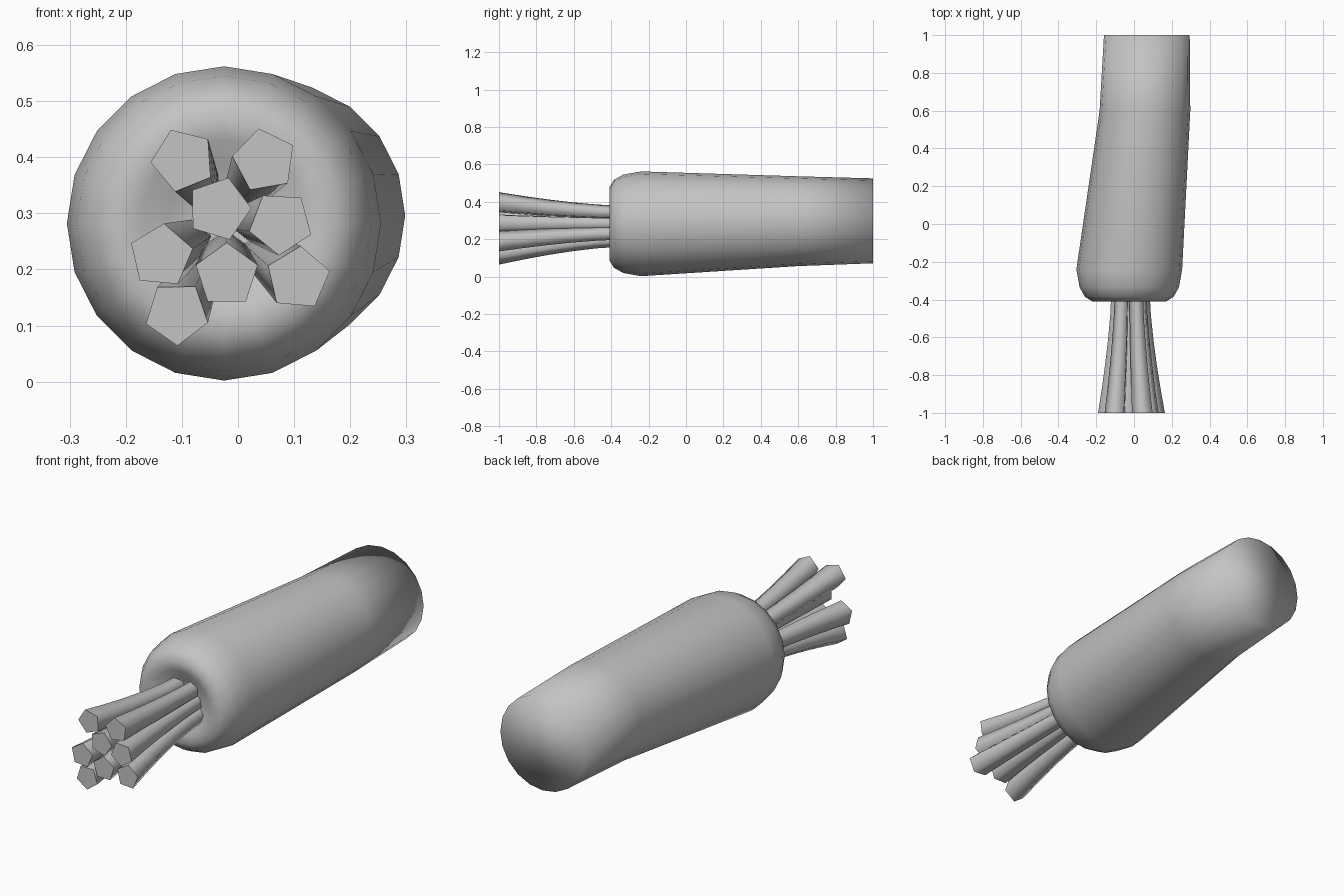
import bpy
import bmesh
from math import cos, sin, pi, radians

if "Cube" in bpy.data.objects:
    bpy.data.objects.remove(bpy.data.objects["Cube"])

grey = bpy.data.materials.new("plain grey")
grey.use_nodes = True
GREY = (0.55, 0.55, 0.55, 1)
grey.diffuse_color = GREY
grey.node_tree.nodes["Principled BSDF"].inputs["Base Color"].default_value = GREY


def loft(name, rings, sides, phase, smooth_caps):
    """Skin round rings (y, centre x, centre z, radius) that run along y."""
    bm = bmesh.new()
    loops = []
    for y, cx, cz, r in rings:
        angles = [phase + 2 * pi * i / sides for i in range(sides)]
        loops.append([bm.verts.new((cx + r * cos(a), y, cz + r * sin(a))) for a in angles])
    for a, b in zip(loops, loops[1:]):
        for i in range(sides):
            j = (i + 1) % sides
            bm.faces.new((a[i], a[j], b[j], b[i])).smooth = True
    for cap in (loops[0], loops[-1]):
        bm.faces.new(cap).smooth = smooth_caps
    bmesh.ops.recalc_face_normals(bm, faces=bm.faces)
    mesh = bpy.data.meshes.new(name)
    bm.to_mesh(mesh)
    bm.free()
    mesh.materials.append(grey)
    obj = bpy.data.objects.new(name, mesh)
    bpy.context.collection.objects.link(obj)
    return obj


# Root body: dimpled crown, rounded shoulder, bent taper and a blunt cut end
CX, CZ = -0.025, 0.282
crown = [(-0.36, 0.05), (-0.375, 0.10), (-0.4, 0.15), (-0.41, 0.195),
         (-0.385, 0.235), (-0.335, 0.263), (-0.24, 0.28)]
body = [(y, CX, CZ, r) for y, r in crown]
body += [(0.6, 0.058, 0.296, 0.24), (1.0, 0.068, 0.298, 0.227)]
loft("root_body", body, 20, pi / 2, True)

# Stalks: five-sided, gathered at the crown and flaring out to flat cut tips
# (tip x, tip z, turn in degrees)
tips = [(-0.098, 0.395, 112), (0.047, 0.394, 100), (-0.034, 0.308, 73),
        (0.076, 0.283, 123), (-0.137, 0.224, 85), (-0.02, 0.19, 90),
        (0.107, 0.184, 85), (-0.109, 0.122, 127)]
STEPS = 5
for n, (tx, tz, turn) in enumerate(tips, 1):
    rings = []
    for k in range(STEPS + 1):
        t = k / STEPS
        spread = 0.53 + 0.47 * t ** 1.5
        rings.append((-0.35 - 0.65 * t, CX + (tx - CX) * spread,
                      CZ + (tz - CZ) * spread, 0.038 + 0.02 * t ** 1.5))
    loft(f"stalk_{n}", rings, 5, radians(turn), False)
